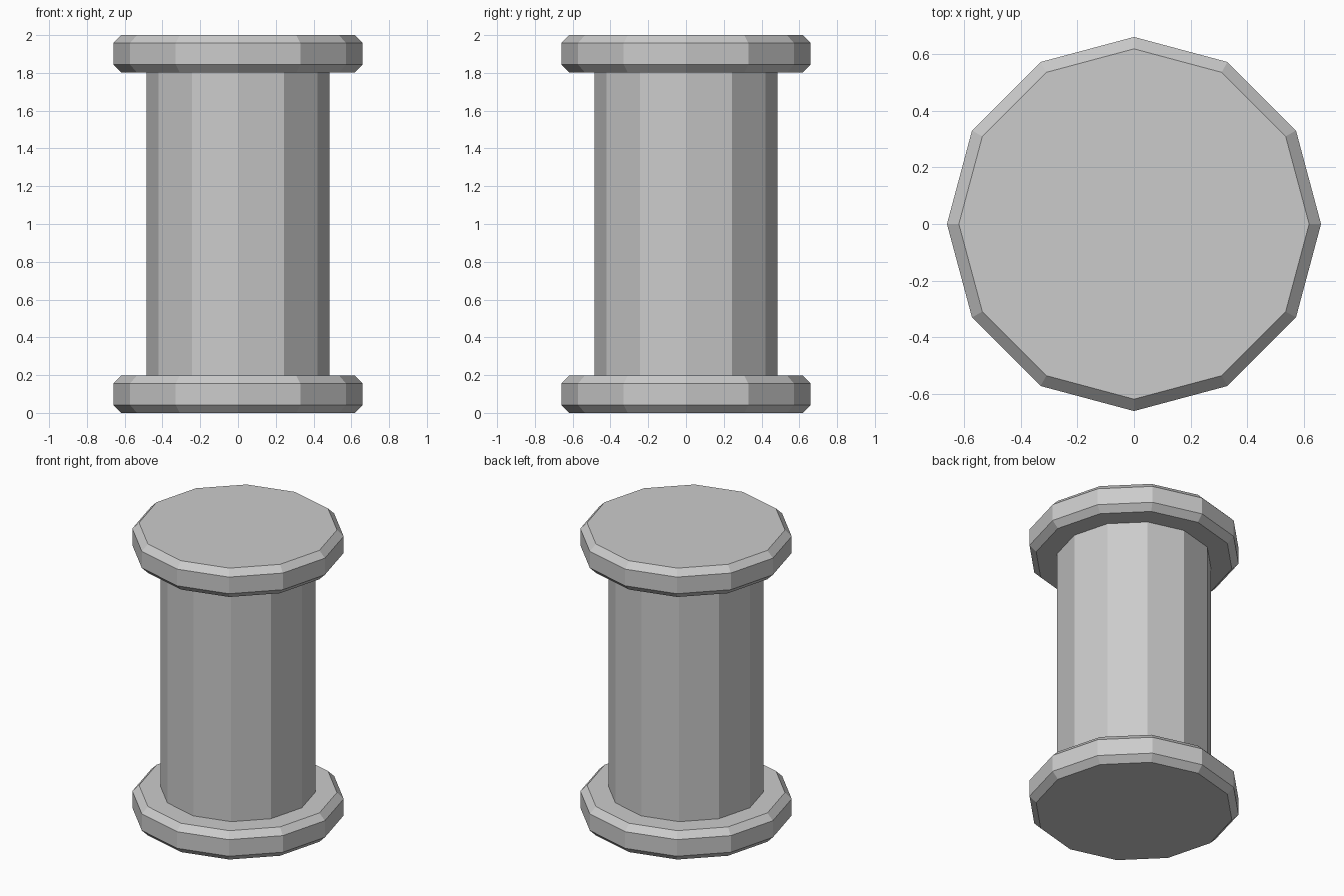
import bpy
import bmesh
from math import cos, sin, tau

if "Cube" in bpy.data.objects:
    bpy.data.objects.remove(bpy.data.objects["Cube"])

SIDES = 12


def turned(name, profile):
    """Closed flat-faced solid from a list of (radius, height) rings."""
    bm = bmesh.new()
    rings = [[bm.verts.new((r * cos(tau * i / SIDES), r * sin(tau * i / SIDES), z))
              for i in range(SIDES)] for r, z in profile]
    for low, high in zip(rings, rings[1:]):
        for i in range(SIDES):
            j = (i + 1) % SIDES
            bm.faces.new((low[i], low[j], high[j], high[i]))
    bm.faces.new(rings[0][::-1])
    bm.faces.new(rings[-1])
    mesh = bpy.data.meshes.new(name)
    bm.to_mesh(mesh)
    bm.free()
    obj = bpy.data.objects.new(name, mesh)
    bpy.context.collection.objects.link(obj)
    return obj


def flange(name, z, radius=0.66, height=0.198, bevel=0.042):
    """Disc with chamfered rims, standing on height z."""
    inner = radius - bevel
    return turned(name, [(inner, z), (radius, z + bevel),
                         (radius, z + height - bevel), (inner, z + height)])


# End discs
flange("base_flange", 0.0)
flange("top_flange", 1.802)

# Shaft between the discs
turned("column_shaft", [(0.485, 0.198), (0.485, 1.802)])
